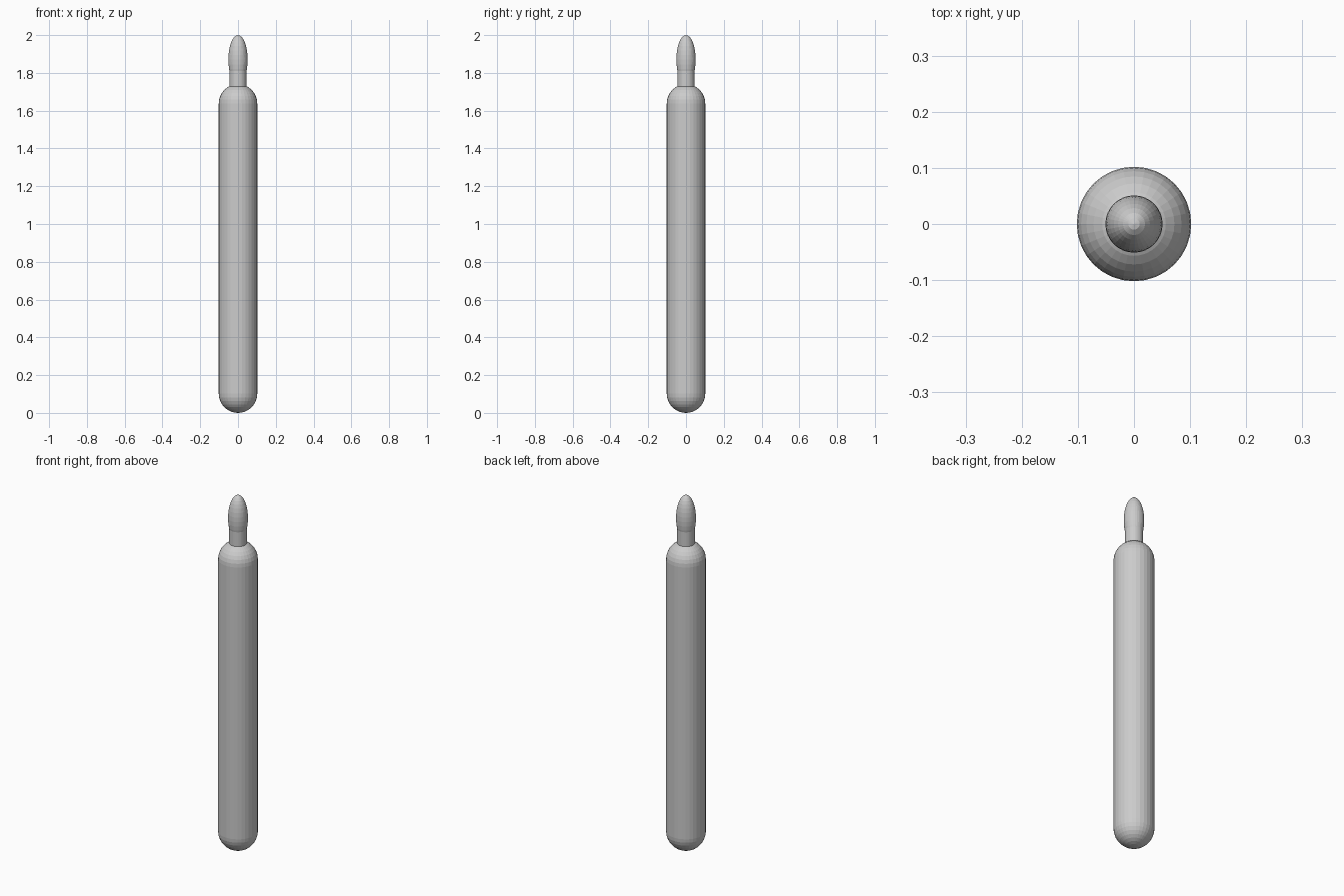
import bpy, bmesh, math

if "Cube" in bpy.data.objects:
    bpy.data.objects.remove(bpy.data.objects["Cube"])

SEG = 32
mat = bpy.data.materials.new("light grey")
mat.diffuse_color = (0.6, 0.6, 0.6, 1)
mat.use_nodes = True
mat.node_tree.nodes["Principled BSDF"].inputs["Base Color"].default_value = mat.diffuse_color


def lathe(name, profile):
    """Revolve (radius, z) points about z; end points lie on the axis."""
    bm = bmesh.new()
    verts = [bm.verts.new((r, 0, z)) for r, z in profile]
    edges = [bm.edges.new(p) for p in zip(verts, verts[1:])]
    bmesh.ops.spin(bm, geom=verts + edges, cent=(0, 0, 0), axis=(0, 0, 1),
                   angle=2 * math.pi, steps=SEG, use_duplicate=False)
    bmesh.ops.remove_doubles(bm, verts=bm.verts, dist=1e-5)
    bmesh.ops.recalc_face_normals(bm, faces=bm.faces)
    me = bpy.data.meshes.new(name)
    bm.to_mesh(me)
    bm.free()
    me.materials.append(mat)
    ob = bpy.data.objects.new(name, me)
    bpy.context.collection.objects.link(ob)
    return ob


def arc(r, h, zc, a0, a1, n):
    """Elliptic arc in the (radius, z) plane, angles in degrees."""
    pts = []
    for i in range(n + 1):
        a = math.radians(a0 + (a1 - a0) * i / n)
        pts.append((max(r * math.cos(a), 0), zc + h * math.sin(a)))
    return pts


# Round-ended body
lathe("body", arc(0.102, 0.102, 0.102, -90, 0, 8) + arc(0.102, 0.102, 1.638, 0, 90, 8))

# Short neck
lathe("neck", [(0, 1.68), (0.045, 1.68), (0.045, 1.87), (0, 1.87)])

# Pointed oval tip
lathe("tip", arc(0.051, 0.13, 1.87, -90, 90, 16))
